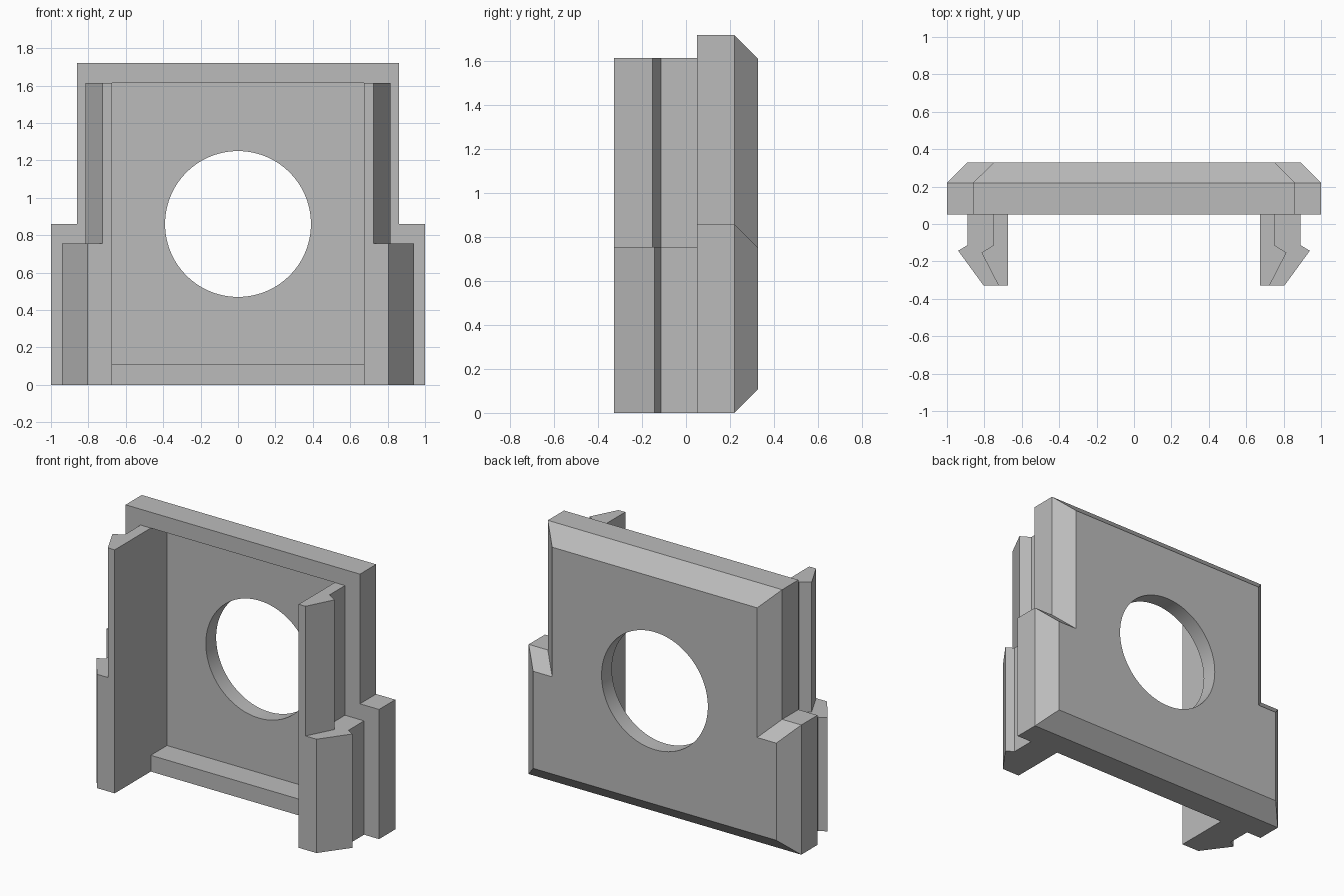
import bpy
import bmesh
from math import radians
from mathutils import Matrix, Vector

cube = bpy.data.objects.get("Cube")
if cube:
    bpy.data.objects.remove(cube, do_unlink=True)

grey = bpy.data.materials.new("plain grey")
grey.use_nodes = True
COLOUR = (0.5, 0.5, 0.5, 1)
grey.diffuse_color = COLOUR
grey.node_tree.nodes["Principled BSDF"].inputs["Base Color"].default_value = COLOUR


def make_object(name, bm):
    bmesh.ops.recalc_face_normals(bm, faces=bm.faces)
    mesh = bpy.data.meshes.new(name)
    bm.to_mesh(mesh)
    bm.free()
    mesh.materials.append(grey)
    obj = bpy.data.objects.new(name, mesh)
    bpy.context.collection.objects.link(obj)
    return obj


def loft(name, rings):
    """Skin matching closed rings of points and cap both ends."""
    bm = bmesh.new()
    loops = [[bm.verts.new(p) for p in ring] for ring in rings]
    n = len(loops[0])
    for a, b in zip(loops, loops[1:]):
        for i in range(n):
            j = (i + 1) % n
            bm.faces.new((a[i], a[j], b[j], b[i]))
    bm.faces.new(loops[0])
    bm.faces.new(loops[-1])
    return make_object(name, bm)


def cut(target, cutter):
    mod = target.modifiers.new("cut", "BOOLEAN")
    mod.operation = "DIFFERENCE"
    mod.solver = "EXACT"
    mod.object = cutter
    bpy.context.view_layer.objects.active = target
    bpy.ops.object.modifier_apply(modifier=mod.name)
    bpy.data.objects.remove(cutter, do_unlink=True)


# Plate dimensions
FRONT, MID, BACK = 0.05, 0.22, 0.328
HEIGHT, STEP, BEVEL = 1.72, 0.86, 0.108
WIDE, NARROW = 1.0, 0.86
INNER, CLIP_TOP, CLIP_STEP = 0.675, 1.615, 0.755


def outline(y, inset):
    """Stepped plate outline, narrower in the upper half."""
    w, n = WIDE - inset, NARROW - inset
    half = [(w, inset), (w, STEP - inset), (n, STEP - inset), (n, HEIGHT - inset)]
    points = half + [(-x, z) for x, z in reversed(half)]
    return [(x, y, z) for x, z in points]


# Stepped plate with a bevelled back
plate = loft("plate", [outline(FRONT, 0), outline(MID, 0), outline(BACK, BEVEL)])

# Rectangular recess in the front
bm = bmesh.new()
bmesh.ops.create_cube(bm, size=1)
bmesh.ops.scale(bm, verts=bm.verts, vec=Vector((INNER * 2, 0.4, CLIP_TOP - BEVEL)))
bmesh.ops.translate(bm, verts=bm.verts,
                    vec=Vector((0, MID - 0.2, (CLIP_TOP + BEVEL) / 2)))
cut(plate, make_object("recess_cutter", bm))

# Round window through the plate
bm = bmesh.new()
bmesh.ops.create_cone(bm, cap_ends=True, segments=96, radius1=0.39, radius2=0.39,
                      depth=2, matrix=Matrix.Translation((0, 0, STEP))
                      @ Matrix.Rotation(radians(90), 4, "X"))
cut(plate, make_object("window_cutter", bm))

bpy.ops.object.select_all(action="DESELECT")
plate.select_set(True)
bpy.context.view_layer.objects.active = plate
bpy.ops.object.shade_smooth_by_angle(angle=radians(30))

# Hooked side clips: wide below, narrow above
lower = [(INNER, FRONT), (INNER, -BACK), (0.805, -BACK),
         (0.94, -0.143), (0.89, -0.113), (0.89, FRONT)]
upper = [(INNER, FRONT), (INNER, -BACK), (0.725, -BACK),
         (0.815, -0.153), (0.75, -0.113), (0.75, FRONT)]
for side, sign in (("left", 1), ("right", -1)):
    for part, profile, z0, z1 in (("lower", lower, 0, CLIP_STEP),
                                  ("upper", upper, CLIP_STEP, CLIP_TOP)):
        loft(f"{side}_{part}_clip",
             [[(sign * x, y, z) for x, y in profile] for z in (z0, z1)])
